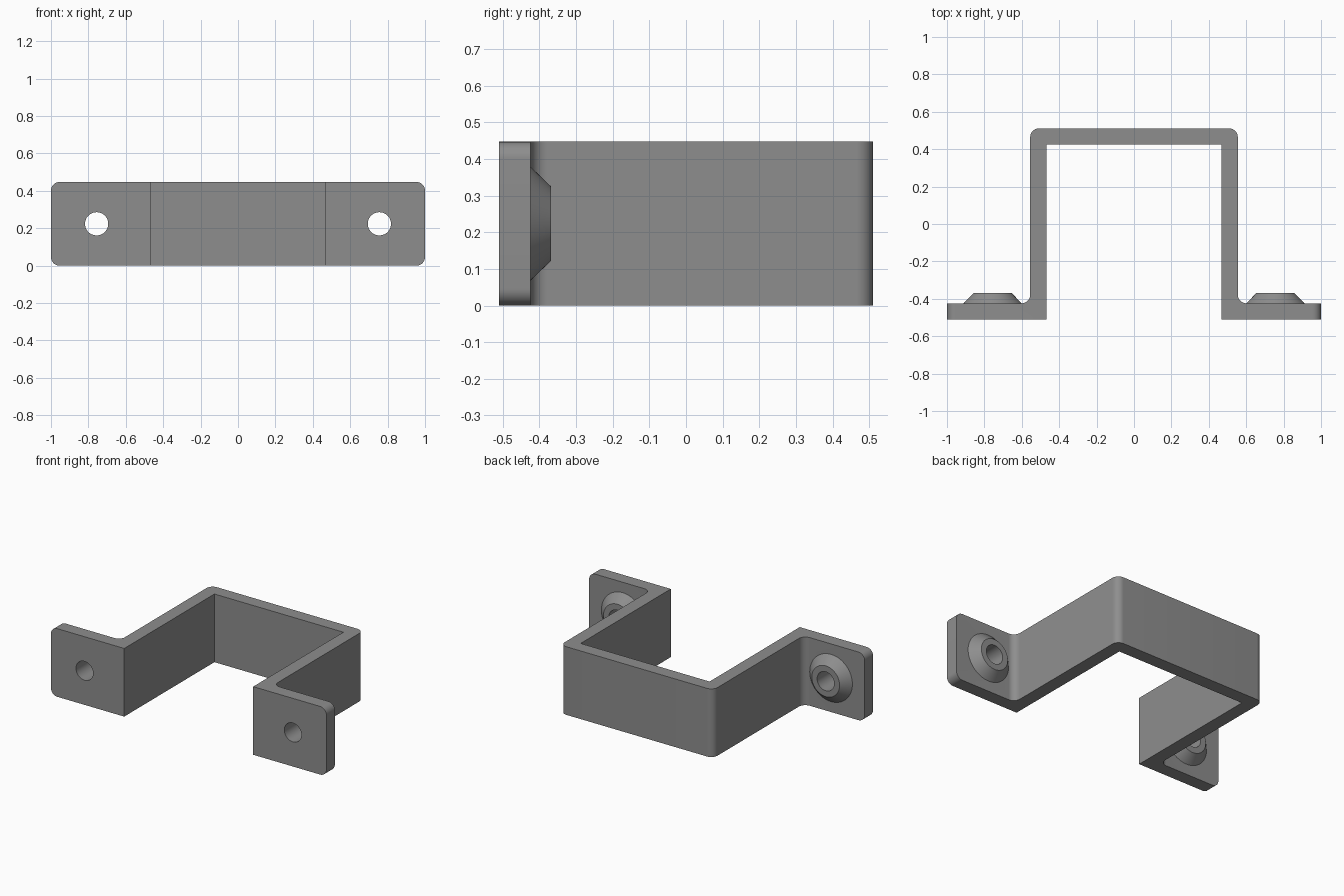
import bpy, bmesh, math
from mathutils import Vector

if "Cube" in bpy.data.objects:
    bpy.data.objects.remove(bpy.data.objects["Cube"])

H, Y, T = 0.447, 0.511, 0.087          # height, half depth, wall thickness
XI, XO, R = 0.468, 0.555, 0.046        # inner wall, outer wall, fillet radius
HOLE_X, HOLE_R, N = 0.756, 0.062, 64

grey = bpy.data.materials.new("grey")
grey.diffuse_color = (0.27, 0.27, 0.27, 1)
grey.use_nodes = True
grey.node_tree.nodes["Principled BSDF"].inputs["Base Color"].default_value = grey.diffuse_color


def finish(name, bm):
    bmesh.ops.recalc_face_normals(bm, faces=bm.faces)
    me = bpy.data.meshes.new(name)
    bm.to_mesh(me)
    bm.free()
    ob = bpy.data.objects.new(name, me)
    bpy.context.collection.objects.link(ob)
    me.materials.append(grey)
    return ob


def smooth(ob):
    bpy.ops.object.select_all(action='DESELECT')
    ob.select_set(True)
    bpy.context.view_layer.objects.active = ob
    bpy.ops.object.shade_smooth_by_angle(angle=math.radians(30))


def arc(cx, cy, a0, a1, n=10):
    return [(cx + R * math.cos(math.radians(a0 + (a1 - a0) * i / n)),
             cy + R * math.sin(math.radians(a0 + (a1 - a0) * i / n))) for i in range(n + 1)]


# Hat-shaped strap: right half of the profile, mirrored and extruded upwards
half = [(XI, Y - T), (XI, -Y), (1, -Y), (1, -Y + T)]
half += arc(XO + R, -Y + T + R, 270, 180)
half += arc(XO - R, Y - R, 0, 90)
profile = half + [(-x, y) for x, y in reversed(half)]
bm = bmesh.new()
face = bm.faces.new([bm.verts.new((x, y, 0)) for x, y in profile])
ext = bmesh.ops.extrude_face_region(bm, geom=[face])
bmesh.ops.translate(bm, vec=(0, 0, H), verts=[v for v in ext["geom"] if isinstance(v, bmesh.types.BMVert)])
# Rounded outer corners of the mounting flanges
corners = [e for e in bm.edges if all(abs(v.co.x) > 0.99 for v in e.verts)
           and abs(e.verts[0].co.z - e.verts[1].co.z) < 1e-4]
bmesh.ops.bevel(bm, geom=corners, offset=R, segments=10, profile=0.5, affect='EDGES')
bracket = finish("bracket", bm)

# Screw holes through the flanges
for side, s in (("left", -1), ("right", 1)):
    bpy.ops.mesh.primitive_cylinder_add(vertices=N, radius=HOLE_R, depth=0.4,
                                        location=(s * HOLE_X, -Y, H / 2), rotation=(math.pi / 2, 0, 0))
    cutter = bpy.context.object
    cutter.name = side + "_hole_cutter"
    cutter.hide_render = True
    mod = bracket.modifiers.new(side + "_hole", 'BOOLEAN')
    mod.operation, mod.solver, mod.object = 'DIFFERENCE', 'EXACT', cutter
    bpy.context.view_layer.objects.active = bracket
    bpy.ops.object.modifier_apply(modifier=mod.name)
    bpy.data.objects.remove(cutter)
smooth(bracket)

# Tapered screw bosses: a lathed ring on the back of each flange
for side, s in (("left", -1), ("right", 1)):
    bm = bmesh.new()
    rings = []
    for r, y in ((0.155, -Y + T), (0.101, -Y + T + 0.056), (HOLE_R, -Y + T + 0.056), (HOLE_R, -Y + T)):
        rings.append([bm.verts.new(Vector((s * HOLE_X + r * math.cos(2 * math.pi * i / N), y,
                                           H / 2 + r * math.sin(2 * math.pi * i / N)))) for i in range(N)])
    for a, b in zip(rings, rings[1:] + rings[:1]):
        for i in range(N):
            j = (i + 1) % N
            bm.faces.new((a[i], a[j], b[j], b[i]))
    # Drop the hidden base ring
    base = [f for f in bm.faces if all(abs(v.co.y + Y - T) < 1e-5 for v in f.verts)]
    bmesh.ops.recalc_face_normals(bm, faces=bm.faces)
    bmesh.ops.delete(bm, geom=base, context='FACES_ONLY')
    smooth(finish(side + "_boss", bm))
